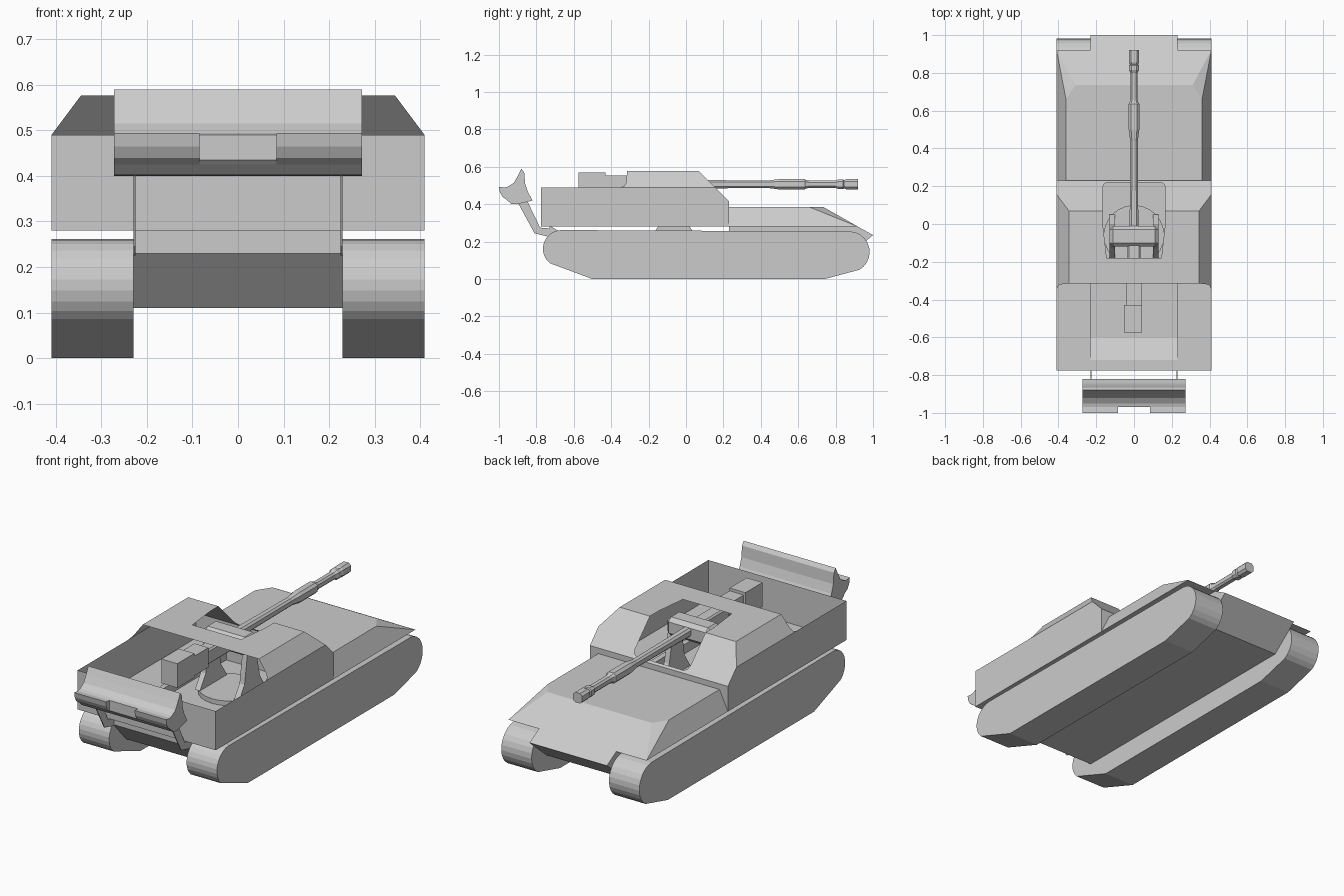
import bpy, bmesh
from math import cos, sin, radians

if "Cube" in bpy.data.objects:
    bpy.data.objects.remove(bpy.data.objects["Cube"])


def finish(name, bm, mirror=False, bevel=0.0):
    bmesh.ops.recalc_face_normals(bm, faces=bm.faces)
    me = bpy.data.meshes.new(name)
    bm.to_mesh(me)
    bm.free()
    ob = bpy.data.objects.new(name, me)
    bpy.context.collection.objects.link(ob)
    if mirror:
        ob.modifiers.new("mirror", 'MIRROR')
    if bevel:
        b = ob.modifiers.new("bevel", 'BEVEL')
        b.width, b.segments = bevel, 1
    return ob


def extrude(name, profile, x0, x1, mirror=False):
    """Sweep a (y, z) profile from x0 to x1."""
    bm = bmesh.new()
    a = [bm.verts.new((x0, y, z)) for y, z in profile]
    b = [bm.verts.new((x1, y, z)) for y, z in profile]
    n = len(profile)
    bm.faces.new(a)
    bm.faces.new(b[::-1])
    for i in range(n):
        j = (i + 1) % n
        bm.faces.new((a[i], b[i], b[j], a[j]))
    return finish(name, bm, mirror)


def box(name, x, y, z, bevel=0.0):
    return_ob = extrude(name, [(y[0], z[0]), (y[1], z[0]), (y[1], z[1]), (y[0], z[1])], *x)
    if bevel:
        b = return_ob.modifiers.new("bevel", 'BEVEL')
        b.width, b.segments = bevel, 1
    return return_ob


def sheets(name, polys):
    """Right-hand plates, mirrored to the left."""
    bm = bmesh.new()
    for poly in polys:
        bm.faces.new([bm.verts.new(p) for p in poly])
    bmesh.ops.remove_doubles(bm, verts=bm.verts, dist=0.0005)
    return finish(name, bm, mirror=True)


def loft(name, rings, zc):
    """Chamfered square sections (y, half size) along y."""
    bm = bmesh.new()
    loops = []
    for y, r in rings:
        c = r * 0.55
        pts = [(r, c), (c, r), (-c, r), (-r, c), (-r, -c), (-c, -r), (c, -r), (r, -c)]
        loops.append([bm.verts.new((px, y, zc + pz)) for px, pz in pts])
    for a, b in zip(loops, loops[1:]):
        for i in range(8):
            j = (i + 1) % 8
            bm.faces.new((a[i], a[j], b[j], b[i]))
    bm.faces.new(loops[0])
    bm.faces.new(loops[-1])
    return finish(name, bm)


def arc(cy, cz, r, a0, a1, n):
    return [(cy + r * cos(radians(a0 + (a1 - a0) * i / n)),
             cz + r * sin(radians(a0 + (a1 - a0) * i / n))) for i in range(n + 1)]


# Tracks
track = arc(0.872, 0.145, 0.11, 85, -60, 10) + [(0.74, 0.0), (-0.5, 0.0)]
track += arc(-0.665, 0.162, 0.1, 230, 90, 10)
extrude("tracks", track, 0.23, 0.41, mirror=True)

# Lower hull with the sunken crew floor
extrude("lower_hull", [(0.92, 0.28), (1.0, 0.235), (0.85, 0.11), (-0.62, 0.11), (-0.73, 0.23),
                       (-0.73, 0.28), (-0.72, 0.28), (-0.6, 0.21), (0.23, 0.21), (0.23, 0.28)],
        -0.23, 0.23)

# Sloped front deck
bm = bmesh.new()
for s in (-1, 1):
    for x, y, z in [(0.41, 0.23, 0.28), (0.41, 0.92, 0.28), (0.36, 0.23, 0.385),
                    (0.36, 0.66, 0.385), (0.31, 0.735, 0.385)]:
        bm.verts.new((s * x, y, z))
bmesh.ops.convex_hull(bm, input=bm.verts)
bmesh.ops.dissolve_limit(bm, angle_limit=0.02, verts=bm.verts, edges=bm.edges)
finish("front_deck", bm)

# Open-backed casemate of thin armour plates, with the gun slot in roof and front
B, S, R, F = 0.28, 0.49, 0.577, 0.415
sheets("casemate", [
    [(0.41, -0.775, B), (0.41, 0.23, B), (0.41, 0.23, F), (0.41, 0.157, S),
     (0.41, -0.35, S), (0.41, -0.775, S)],
    [(0.41, 0.157, S), (0.345, 0.07, R), (0.345, -0.315, R), (0.391, -0.32, 0.515),
     (0.404, -0.33, 0.498), (0.41, -0.35, S)],
    [(0, -0.315, R), (0.345, -0.315, R), (0.345, 0.07, R), (0.165, 0.07, R),
     (0.165, 0.0, R), (0.145, -0.18, R), (0, -0.18, R)],
    [(0.345, 0.07, R), (0.41, 0.157, S), (0.41, 0.23, F), (0, 0.23, F), (0, 0.22, 0.425),
     (0.14, 0.22, 0.425), (0.158, 0.212, 0.433), (0.165, 0.195, 0.45), (0.165, 0.07, R)],
    [(0, 0.23, F), (0.41, 0.23, F), (0.41, 0.23, B), (0, 0.23, B)],
    [(0, -0.775, B), (0.41, -0.775, B), (0.41, -0.775, S), (0, -0.775, S)],
    [(0.23, -0.775, B), (0.41, -0.775, B), (0.41, 0.23, B), (0.23, 0.23, B)],
    [(0, -0.775, B), (0.23, -0.775, B), (0.23, -0.72, B), (0, -0.72, B)],
])

# Gun turntable and its two cheeks
bm = bmesh.new()
bmesh.ops.create_cone(bm, cap_ends=True, segments=24, radius1=0.16, radius2=0.16, depth=0.03)
bmesh.ops.translate(bm, verts=bm.verts, vec=(0, -0.06, 0.22))
finish("turntable", bm)
extrude("carriage_cheeks", [(-0.18, 0.235), (-0.13, 0.31), (-0.1, 0.5), (-0.04, 0.5),
                            (0.0, 0.31), (0.05, 0.235)], 0.1, 0.13, mirror=True)

# Gun: trunnion block, cradle, breech, barrel
box("trunnion_block", (-0.13, 0.13), (-0.12, -0.01), (0.45, 0.55), 0.02)
box("cradle", (-0.035, 0.035), (-0.33, -0.1), (0.455, 0.535), 0.008)
box("breech_front", (-0.042, 0.042), (-0.43, -0.31), (0.45, 0.555))
box("breech_block", (-0.052, 0.042), (-0.575, -0.43), (0.44, 0.57))
loft("barrel", [(-0.05, 0.024), (0.12, 0.022), (0.44, 0.02), (0.5, 0.028), (0.635, 0.028),
                (0.64, 0.024), (0.66, 0.019), (0.8, 0.019), (0.815, 0.026), (0.84, 0.026),
                (0.845, 0.022), (0.855, 0.027), (0.92, 0.027)], 0.507)

# Recoil spade: full-height ends, lip notched in the middle
top = [(-0.88, 0.59), (-0.9, 0.55), (-0.92, 0.515), (-0.95, 0.495), (-0.97, 0.49)]
low = [(-0.96, 0.425), (-0.935, 0.402), (-0.905, 0.4), (-0.82, 0.42), (-0.845, 0.465),
       (-0.86, 0.51), (-0.865, 0.57)]
lip = [(-1.0, 0.493), (-0.995, 0.465), (-0.982, 0.44)]
extrude("spade_ends", top + lip + low, 0.085, 0.273, mirror=True)
extrude("spade_middle", top + [(-0.97, 0.435)] + low, -0.085, 0.085)

# Thin spade arms
extrude("spade_arms", [(-0.9, 0.41), (-0.81, 0.245), (-0.73, 0.225), (-0.72, 0.27),
                       (-0.78, 0.275), (-0.85, 0.42)], 0.225, 0.23, mirror=True)
